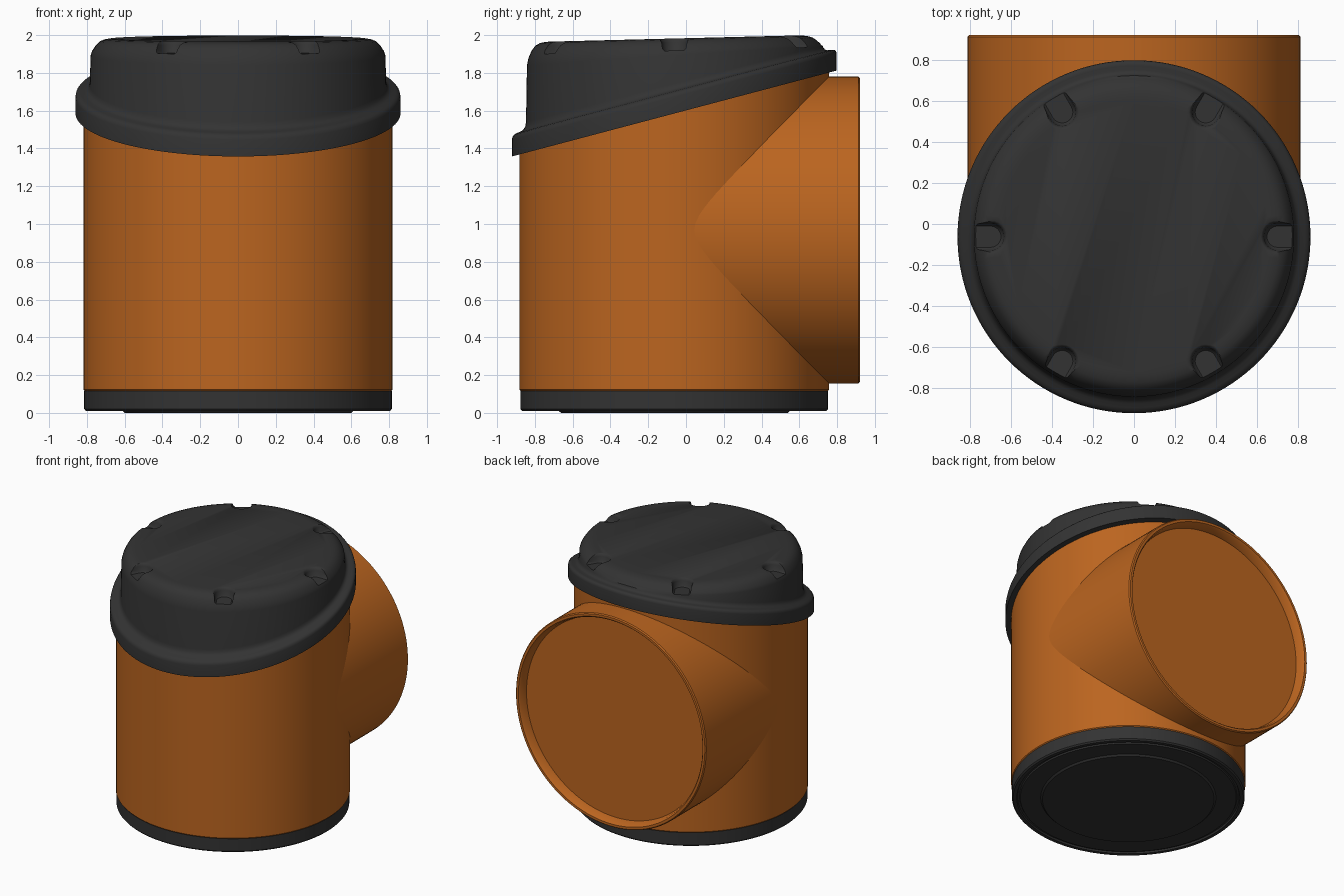
import bpy, bmesh, math
from mathutils import Matrix

if "Cube" in bpy.data.objects:
    bpy.data.objects.remove(bpy.data.objects["Cube"])

SIDES = 128
CENTRE_Y = -0.062
TILT = 0.2645        # slope of the lid seam
TOP_TILT = 0.025     # slope of the lid top
SEAM = 1.585         # seam height on the axis


def make_material(name, colour, roughness):
    mat = bpy.data.materials.new(name)
    mat.use_nodes = True
    mat.diffuse_color = colour
    shader = mat.node_tree.nodes["Principled BSDF"]
    shader.inputs["Base Color"].default_value = colour
    shader.inputs["Roughness"].default_value = roughness
    return mat


orange = make_material("orange plastic", (0.5, 0.13, 0.014, 1), 0.5)
dark = make_material("dark grey rubber", (0.033, 0.033, 0.033, 1), 0.6)


def finish(name, bm, mat):
    bmesh.ops.recalc_face_normals(bm, faces=bm.faces)
    mesh = bpy.data.meshes.new(name)
    bm.to_mesh(mesh)
    bm.free()
    mesh.materials.append(mat)
    obj = bpy.data.objects.new(name, mesh)
    bpy.context.collection.objects.link(obj)
    return obj


def smooth(obj):
    bpy.ops.object.select_all(action="DESELECT")
    obj.select_set(True)
    bpy.context.view_layer.objects.active = obj
    bpy.ops.object.shade_smooth_by_angle(angle=math.radians(40))


def lathe(name, profile, mat, matrix):
    """Closed solid from (radius, height, slope) rings, each ring tilted by its slope."""
    bm = bmesh.new()
    rings = []
    for radius, height, slope in profile:
        ring = []
        for i in range(SIDES):
            a = 2 * math.pi * i / SIDES
            y = radius * math.sin(a)
            ring.append(bm.verts.new((radius * math.cos(a), y, height + slope * y)))
        rings.append(ring)
    for low, high in zip(rings, rings[1:]):
        for i in range(SIDES):
            j = (i + 1) % SIDES
            bm.faces.new((low[i], low[j], high[j], high[i]))
    bm.faces.new(rings[0])
    bm.faces.new(rings[-1])
    bm.transform(matrix)
    return finish(name, bm, mat)


upright = Matrix.Translation((0, CENTRE_Y, 0))

# Base cap with a stepped underside
smooth(lathe("base_cap", [
    (0.60, 0.0, 0), (0.613, 0.012, 0), (0.755, 0.012, 0), (0.76, 0.022, 0), (0.775, 0.022, 0),
    (0.78, 0.01, 0), (0.805, 0.01, 0), (0.814, 0.02, 0), (0.814, 0.116, 0)], dark, upright))

# Main body with a slanted top
smooth(lathe("body", [
    (0.81, 0.114, 0), (0.819, 0.123, 0), (0.819, SEAM + 0.02, TILT)], orange, upright))

# Side pipe with a recessed end panel
to_back = Matrix.Translation((0, 0, 0.968)) @ Matrix.Rotation(-math.pi / 2, 4, "X")
smooth(lathe("rear_pipe", [
    (0.812, 0.0, 0), (0.812, 0.912, 0), (0.805, 0.92, 0), (0.787, 0.92, 0),
    (0.777, 0.908, 0), (0.765, 0.852, 0), (0.75, 0.852, 0)], orange, to_back))

# Lid: slanted flange, fillet, wall and rounded, nearly level top
lid = lathe("lid", [
    (0.86, SEAM, TILT), (0.86, SEAM + 0.088, TILT), (0.857, SEAM + 0.102, TILT),
    (0.848, SEAM + 0.112, TILT), (0.833, SEAM + 0.117, TILT), (0.812, SEAM + 0.12, TILT),
    (0.798, SEAM + 0.127, TILT), (0.789, SEAM + 0.14, TILT), (0.785, SEAM + 0.157, 0.257),
    (0.780, 1.893, 0.067), (0.772, 1.917, 0.05),
    (0.755, 1.945, 0.035), (0.735, 1.965, 0.028), (0.71, 1.976, TOP_TILT),
    (0.68, 1.981, TOP_TILT), (0.66, 1.982, TOP_TILT)], dark, upright)


def notch_cutter(angle):
    """U-shaped block, open outwards, flaring towards its top."""
    bm = bmesh.new()
    loops = []
    for half, rise in ((0.052, -0.064), (0.062, -0.054), (0.067, -0.02), (0.074, -0.006),
                       (0.09, 0.006), (0.09, 0.1)):
        points = [(0.9, -half)]
        for i in range(13):
            a = -math.pi / 2 - math.pi * i / 12
            points.append((0.70 + half * math.cos(a), half * math.sin(a)))
        points.append((0.9, half))
        loop = []
        for px, py in points:
            x = px * math.cos(angle) - py * math.sin(angle)
            y = px * math.sin(angle) + py * math.cos(angle)
            loop.append(bm.verts.new((x, y + CENTRE_Y, 1.982 + TOP_TILT * y + rise)))
        loops.append(loop)
    for low, high in zip(loops, loops[1:]):
        for i in range(len(low)):
            j = (i + 1) % len(low)
            bm.faces.new((low[i], low[j], high[j], high[i]))
    bm.faces.new(loops[0])
    bm.faces.new(loops[-1])
    cutter = finish("notch_cutter", bm, dark)
    cutter.hide_render = True
    return cutter


# Six grip notches cut around the lid edge
bpy.context.view_layer.objects.active = lid
for k in range(6):
    cutter = notch_cutter(k * math.pi / 3)
    cut = lid.modifiers.new("notch", "BOOLEAN")
    cut.operation = "DIFFERENCE"
    cut.solver = "EXACT"
    cut.object = cutter
    bpy.ops.object.modifier_apply(modifier=cut.name)
    bpy.data.objects.remove(cutter)
smooth(lid)
